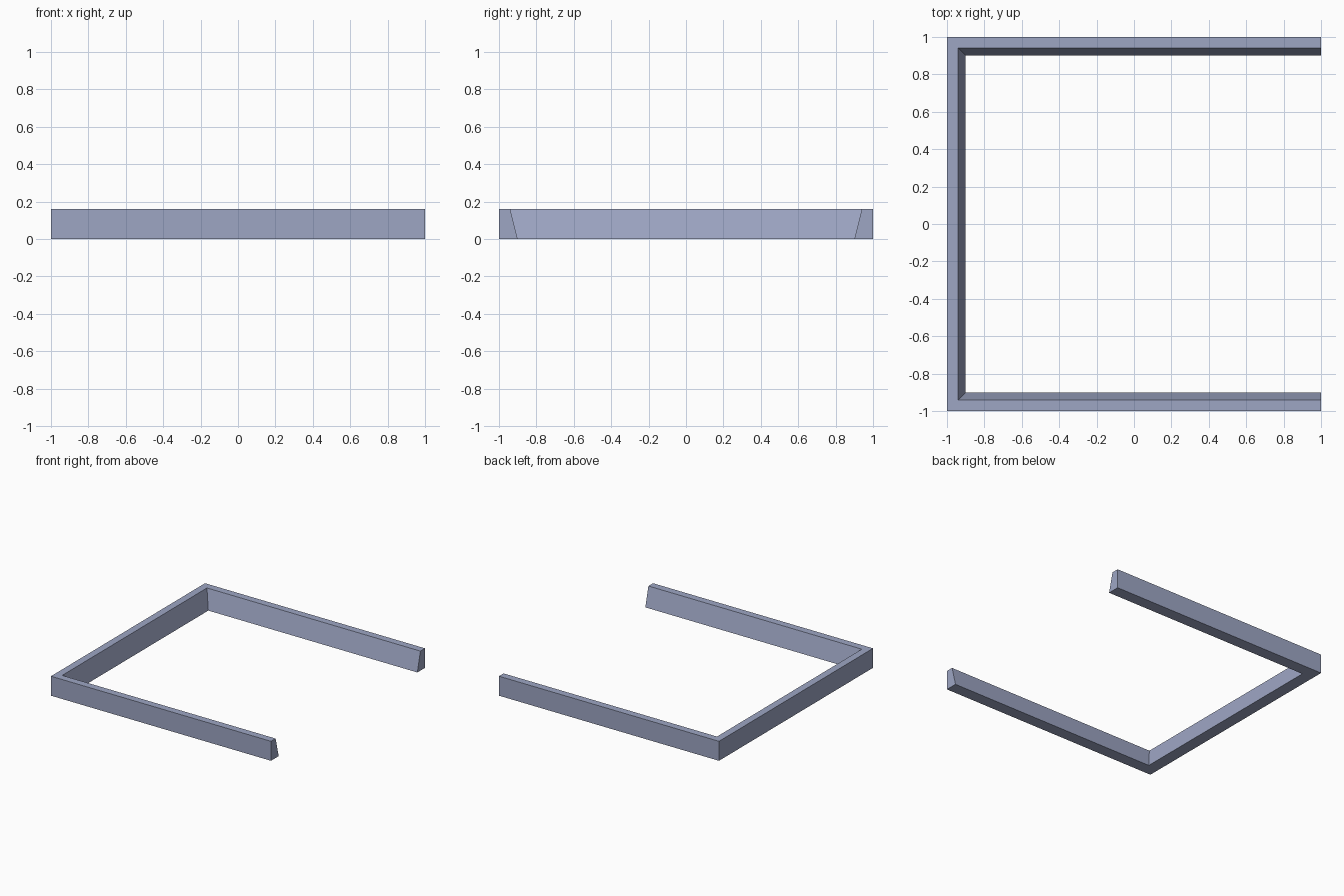
import bpy, bmesh

if "Cube" in bpy.data.objects:
    bpy.data.objects.remove(bpy.data.objects["Cube"])

# Cross-section: (inset from the outer edge, height), sloped on the inside
PROFILE = [(0.0, 0.0), (0.10, 0.0), (0.06, 0.16), (0.0, 0.16)]
# U-shaped path: corner position and inward mitre direction
PATH = [((1, -1), (0, 1)), ((-1, -1), (1, 1)), ((-1, 1), (1, -1)), ((1, 1), (0, -1))]

mat = bpy.data.materials.new("blue grey")
mat.diffuse_color = (0.34, 0.38, 0.55, 1.0)
mat.use_nodes = True
mat.node_tree.nodes["Principled BSDF"].inputs["Base Color"].default_value = mat.diffuse_color

# Sweep the profile along the path with mitred corners
bm = bmesh.new()
rings = [[bm.verts.new((x + dx * d, y + dy * d, z)) for d, z in PROFILE]
         for (x, y), (dx, dy) in PATH]
n = len(PROFILE)
for a, b in zip(rings, rings[1:]):
    for i in range(n):
        j = (i + 1) % n
        bm.faces.new((a[i], a[j], b[j], b[i]))

# Close the two open ends
bm.faces.new(rings[0])
bm.faces.new(rings[-1])
bmesh.ops.recalc_face_normals(bm, faces=bm.faces)

mesh = bpy.data.meshes.new("three_sided_frame")
bm.to_mesh(mesh)
bm.free()
mesh.materials.append(mat)
frame = bpy.data.objects.new("three_sided_frame", mesh)
bpy.context.collection.objects.link(frame)
